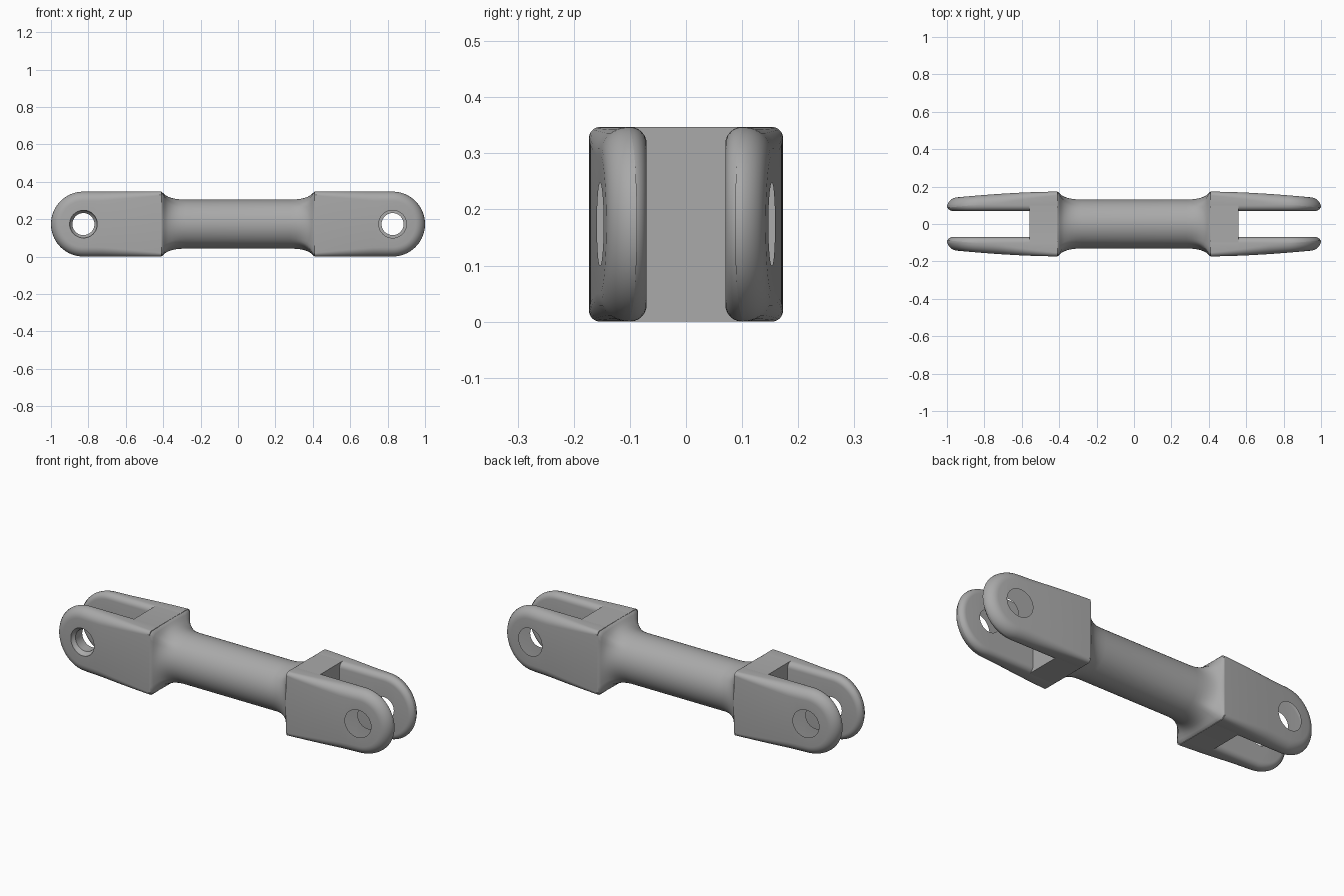
import bpy, bmesh, math

if "Cube" in bpy.data.objects:
    bpy.data.objects.remove(bpy.data.objects["Cube"])

H = 0.1735          # half height of the fork heads and z centre
EYE = 1 - H         # x of the pin holes
BACK = 0.41         # x where a head meets the shaft flare

metal = bpy.data.materials.new("grey_metal")
metal.diffuse_color = (0.40, 0.40, 0.40, 1)
metal.use_nodes = True
metal.node_tree.nodes["Principled BSDF"].inputs["Base Color"].default_value = metal.diffuse_color


def make(name, rings, caps):
    """Skin a list of closed rings; caps are 'strip' or 'ngon'."""
    bm = bmesh.new()
    vs = [[bm.verts.new(p) for p in r] for r in rings]
    n = len(rings[0])
    for a, b in zip(vs, vs[1:]):
        for i in range(n):
            j = (i + 1) % n
            bm.faces.new((a[i], a[j], b[j], b[i]))
    for r in (vs[0], vs[-1]):
        if caps == "ngon":
            bm.faces.new(r)
        else:
            for i in range(n // 2 - 1):
                bm.faces.new((r[i], r[i + 1], r[n - 2 - i], r[n - 1 - i]))
    bmesh.ops.recalc_face_normals(bm, faces=bm.faces)
    me = bpy.data.meshes.new(name)
    bm.to_mesh(me)
    bm.free()
    me.materials.append(metal)
    ob = bpy.data.objects.new(name, me)
    bpy.context.collection.objects.link(ob)
    return ob


def outer_y(x):
    return 0.173 - 0.036 * max(0, (x - BACK) / (1 - BACK)) ** 1.7


def arm_ring(sx, sy, k, outer):
    """One outline of a fork arm; k runs 0 (full outline) to 1 (inset rim)."""
    a = k * math.pi / 2
    top = []
    base = [(BACK + (EYE - BACK) * i / 12, math.pi / 2) for i in range(12)]
    base += [(EYE, math.pi / 2 * (1 - i / 16.5)) for i in range(17)]
    for bx, ang in base:
        t = (bx - BACK) / (EYE - BACK)
        r = 0.02 + 0.03 * min(1, t * 1.3) if outer else 0.03
        rad = H - r * (1 - math.cos(a))
        x = bx + rad * math.cos(ang)
        y = outer_y(x) - r * (1 - math.sin(a)) if outer else 0.07 + r * (1 - math.sin(a))
        top.append((sx * x, sy * y, rad * math.sin(ang)))
    ring = top + [(x, y, -z) for x, y, z in reversed(top)]
    return [(x, y, z + H) for x, y, z in ring]


def arm(sx, sy):
    rings = [arm_ring(sx, sy, 1 - i / 6, False) for i in range(7)]
    rings += [arm_ring(sx, sy, i / 7, True) for i in range(8)]
    return make("fork_arm", rings, "strip")


def shaft_ring(x, f, n=64):
    """Blend from the round shaft (f=0) to the rounded square head (f=1)."""
    pts = []
    for i in range(n):
        a = 2 * math.pi * (i + 0.5) / n
        c, s = math.cos(a), math.sin(a)
        sq = min((H - 0.0006) / max(abs(c), abs(s)), H * 1.36)
        r = 0.131 * (1 - f) + sq * f
        pts.append((x, r * c, H + r * s))
    return pts


# Round shaft flaring to the square heads
flare = [(0.28, 0), (0.31, 0.03), (0.335, 0.10), (0.355, 0.21), (0.373, 0.36),
         (0.387, 0.55), (0.397, 0.76), (0.405, 0.93), (0.414, 1), (0.42, 1)]
rings = [shaft_ring(-x, f) for x, f in reversed(flare)] + [shaft_ring(x, f) for x, f in flare]
body = make("clevis_link", rings, "ngon")


def box_ring(x):
    y, z = 0.12, H - 0.0003
    return [(x, -y, H - z), (x, y, H - z), (x, y, H + z), (x, -y, H + z)]


def combine(other, op):
    m = body.modifiers.new(op, 'BOOLEAN')
    m.operation, m.object, m.solver = op, other, 'EXACT'
    bpy.context.view_layer.objects.active = body
    bpy.ops.object.modifier_apply(modifier=m.name)
    bpy.data.objects.remove(other)


# Fork heads: solid web, two arms and a pin hole with flared rims
hole = [(-0.3, 0.074), (-0.146, 0.074), (-0.136, 0.067), (-0.128, 0.059)]
hole += [(-y, r) for y, r in reversed(hole)]
for sx in (-1, 1):
    combine(make("web", [box_ring(sx * (BACK + 0.001)), box_ring(sx * 0.56)], "ngon"), 'UNION')
    for sy in (-1, 1):
        combine(arm(sx, sy), 'UNION')
    cut = [[(sx * EYE + r * math.cos(math.pi * i / 20), y, H + r * math.sin(math.pi * i / 20))
            for i in range(40)] for y, r in hole]
    combine(make("pin_hole_cutter", cut, "ngon"), 'DIFFERENCE')

bpy.context.view_layer.objects.active = body
body.select_set(True)
bpy.ops.object.shade_smooth_by_angle(angle=math.radians(35))
